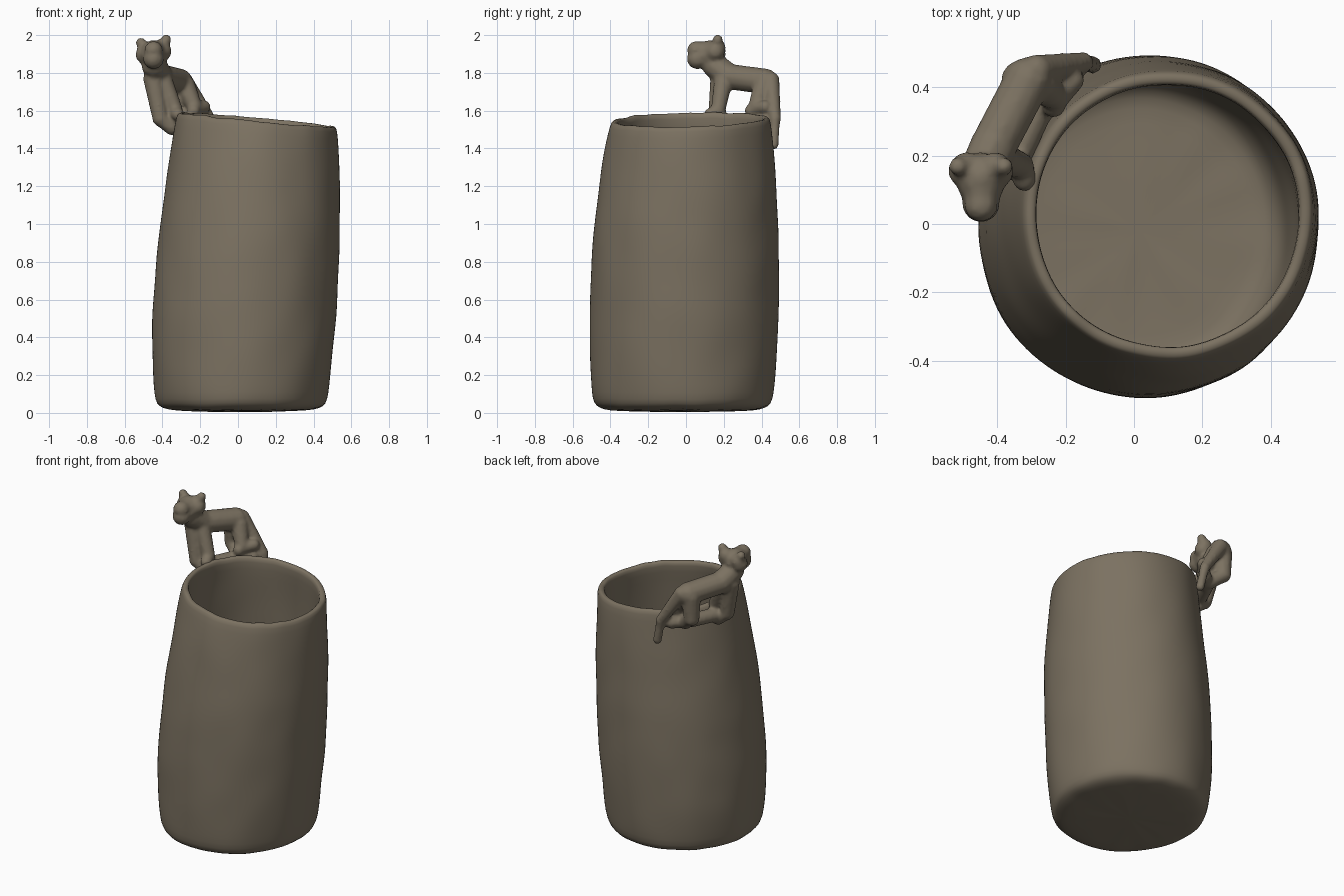
import bpy, bmesh, math
from mathutils import Vector, Matrix, noise

if "Cube" in bpy.data.objects:
    bpy.data.objects.remove(bpy.data.objects["Cube"])

clay = bpy.data.materials.new("brown grey clay")
clay.diffuse_color = (0.20, 0.167, 0.12, 1)
clay.use_nodes = True
clay.node_tree.nodes["Principled BSDF"].inputs["Base Color"].default_value = clay.diffuse_color


def finish(bm, name):
    bmesh.ops.recalc_face_normals(bm, faces=bm.faces[:])
    me = bpy.data.meshes.new(name)
    bm.to_mesh(me)
    bm.free()
    me.materials.append(clay)
    me.shade_smooth()
    ob = bpy.data.objects.new(name, me)
    bpy.context.collection.objects.link(ob)
    return ob


# --- Leaning cup: cubic curves through four heights for each side ---
SEG, TOP = 64, 1.54
HEIGHTS = (0.1, 0.5, 1.0, TOP)
LEFT = (-0.443, -0.454, -0.41, -0.329)
RIGHT = (0.478, 0.52, 0.54, 0.524)
FRONT = (-0.498, -0.51, -0.486, -0.40)
BACK = (0.463, 0.49, 0.486, 0.452)


def side(vals, z):
    total = 0
    for i, v in enumerate(vals):
        for j, h in enumerate(HEIGHTS):
            if j != i:
                v *= (z - h) / (HEIGHTS[i] - h)
        total += v
    return total


bm = bmesh.new()


def add_ring(z, inset):
    zs = min(max(z, 0.05), TOP)
    xl, xr, yf, yb = (side(s, zs) for s in (LEFT, RIGHT, FRONT, BACK))
    ring = []
    for i in range(SEG):
        a = 2 * math.pi * i / SEG
        ca, sa = math.cos(a), math.sin(a)
        x = (xl + xr) / 2 + ca * ((xr - xl) / 2 - inset)
        y = (yf + yb) / 2 + sa * ((yb - yf) / 2 - inset)
        # sloping uneven rim, pressed lumps and bumpy floor
        rim = -0.037 * ca + 0.01 * sa + 0.012 * noise.noise(Vector((ca * 5, sa * 5, 3)))
        lump = 0.007 * noise.noise(Vector((x * 5, y * 5, z * 5)))
        floor = 0.006 * noise.noise(Vector((x * 9, y * 9, z))) if z < 0.11 else 0
        ring.append(bm.verts.new((x + ca * lump, y + sa * lump,
                                  z + rim * (z / 1.55) ** 3 + floor)))
    return ring


WALL = 0.046
rings = [add_ring(0.008, 0.2), add_ring(0.014, 0.08), add_ring(0.025, 0.04), add_ring(0.045, 0.006)]
rings += [add_ring(0.1 + (TOP - 0.1) * k / 14, 0) for k in range(15)]
rings += [add_ring(1.553, 0.012), add_ring(1.553, WALL - 0.012)]
rings += [add_ring(TOP - (TOP - 0.2) * k / 12, WALL) for k in range(13)]
rings += [add_ring(0.14, 0.06), add_ring(0.105, 0.09), add_ring(0.10, 0.16), add_ring(0.10, 0.3)]
for r0, r1 in zip(rings, rings[1:]):
    for i in range(SEG):
        j = (i + 1) % SEG
        bm.faces.new((r0[i], r0[j], r1[j], r1[i]))
for ring, z in ((rings[0], 0.004), (rings[-1], 0.10)):
    c = sum((v.co for v in ring), Vector()) / SEG
    mid = bm.verts.new((c.x, c.y, z))
    for i in range(SEG):
        bm.faces.new((ring[i], ring[(i + 1) % SEG], mid))
cup = finish(bm, "clay_cup")
sub = cup.modifiers.new("smooth_clay", 'SUBSURF')
sub.levels = sub.render_levels = 1

# --- Small four-legged animal on the rim, from tapered clay rolls ---
bm = bmesh.new()


def roll(r0, r1, *pts):
    n = (len(pts) - 1) * 9
    for k in range(n + 1):
        s = min(k // 9, len(pts) - 2)
        p = Vector(pts[s]).lerp(Vector(pts[s + 1]), k / 9 - s)
        r = r0 + (r1 - r0) * min(1, 1.5 * k / n) + 0.002
        bmesh.ops.create_icosphere(bm, subdivisions=2, radius=r, matrix=Matrix.Translation(p))


# neck, body and rump, then the hanging tail
roll(.066, .068, (-.445, .15, 1.84), (-.41, .23, 1.78), (-.31, .42, 1.755))
roll(.045, .025, (-.285, .45, 1.76), (-.15, .472, 1.56), (-.12, .465, 1.42))
# front legs, outer and inner
roll(.052, .04, (-.45, .18, 1.77), (-.41, .16, 1.56), (-.35, .17, 1.51))
roll(.05, .034, (-.40, .20, 1.77), (-.33, .17, 1.60), (-.32, .13, 1.58))
# hind legs, outer and inner, with a broad inner foot
roll(.058, .042, (-.33, .42, 1.74), (-.335, .42, 1.60), (-.26, .38, 1.54))
roll(.055, .034, (-.28, .41, 1.73), (-.23, .37, 1.62), (-.235, .345, 1.60))
roll(.036, .034, (-.225, .37, 1.61), (-.18, .42, 1.62))
# strip joining the feet to the rim
roll(.042, .042, (-.34, .20, 1.54), (-.28, .33, 1.54), (-.19, .42, 1.54))
# head, muzzle, and mirrored cheeks and ears
HX = -0.447
roll(.074, .055, (HX, .135, 1.90), (HX, .06, 1.875))
roll(.06, .048, (HX, .12, 1.91), (HX, .055, 1.92))
for s in (-1, 1):
    up = 0.008 * s
    roll(.06, .05, (HX, .14, 1.90), (HX + s * .045, .155, 1.905 + up))
    roll(.045, .026, (HX + s * .042, .165, 1.925 + up), (HX + s * .067, .168, 1.968 + up))
animal = finish(bm, "rim_animal")
rem = animal.modifiers.new("merge_clay", 'REMESH')
rem.mode = 'VOXEL'
rem.voxel_size = 0.01
rem.use_smooth_shade = True
smo = animal.modifiers.new("soften", 'SMOOTH')
smo.factor = 0.5
smo.iterations = 4
